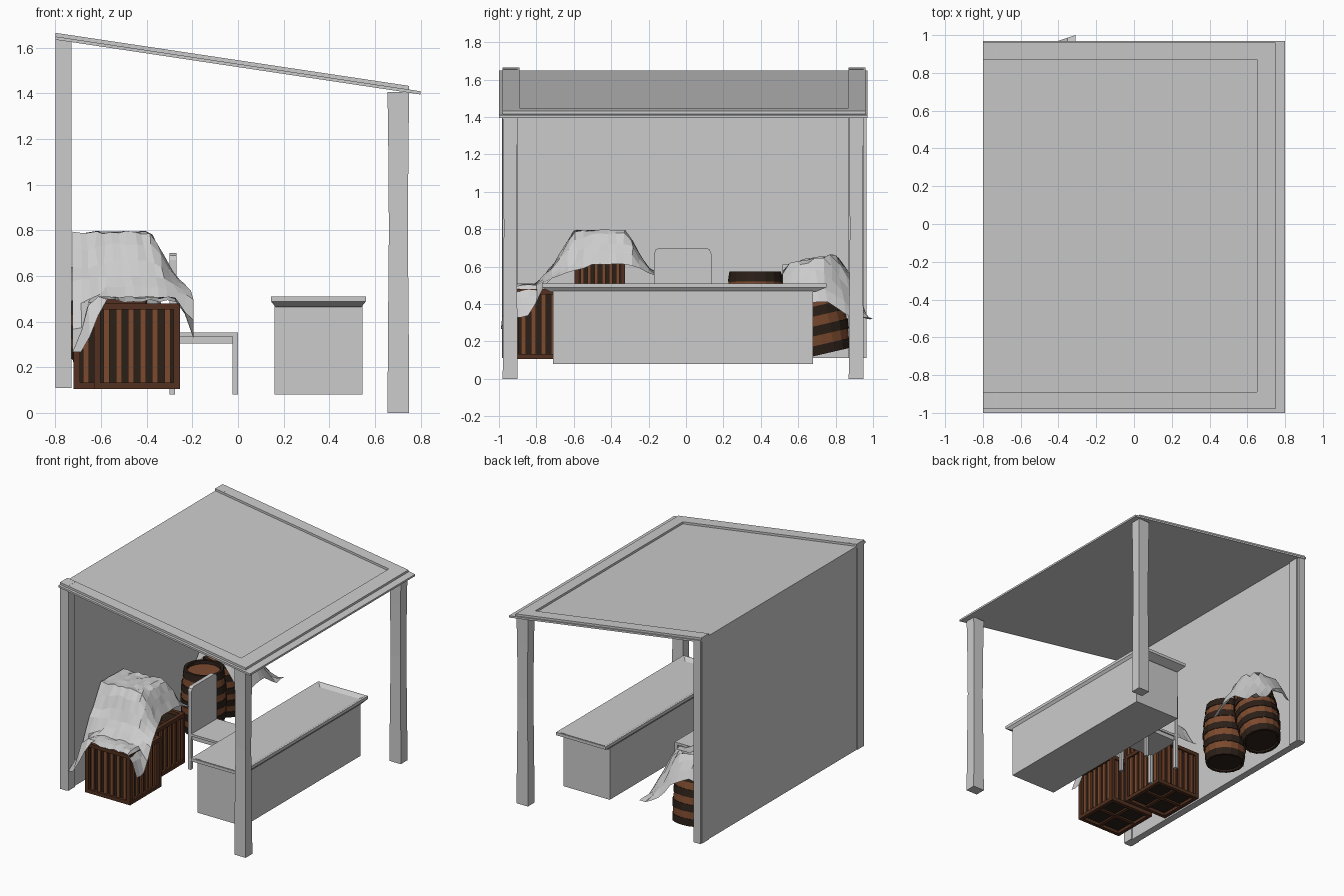
import bpy, bmesh, math, random
from mathutils import Matrix, Vector

if "Cube" in bpy.data.objects:
    bpy.data.objects.remove(bpy.data.objects["Cube"])
random.seed(4)


def material(name, rgb):
    m = bpy.data.materials.new(name)
    m.diffuse_color = (*rgb, 1)
    m.use_nodes = True
    m.node_tree.nodes["Principled BSDF"].inputs["Base Color"].default_value = m.diffuse_color
    return m


WOOD = material("brown_wood", (0.20, 0.068, 0.027))
FRAME = material("frame_wood", (0.085, 0.03, 0.014))
DARK = material("dark_wood", (0.025, 0.014, 0.009))


def finish(name, bm, mats=(), matrix=None, normals=True):
    if normals:
        bmesh.ops.recalc_face_normals(bm, faces=bm.faces)
    me = bpy.data.meshes.new(name)
    bm.to_mesh(me)
    bm.free()
    for m in mats:
        me.materials.append(m)
    ob = bpy.data.objects.new(name, me)
    if matrix:
        ob.matrix_world = matrix
    bpy.context.collection.objects.link(ob)
    return ob


def skin(bm, rings, mat=lambda i: 0):
    """Join rings of points into a closed tube with capped ends."""
    vs = [[bm.verts.new(p) for p in r] for r in rings]
    n = len(vs[0])
    for i in range(len(vs) - 1):
        for j in range(n):
            k = (j + 1) % n
            f = bm.faces.new((vs[i][j], vs[i][k], vs[i + 1][k], vs[i + 1][j]))
            f.material_index = mat(i)
    bm.faces.new(vs[0][::-1]).material_index = mat(0)
    bm.faces.new(vs[-1]).material_index = mat(len(vs) - 2)


def rect(x0, x1, y0, y1, z, inset=0):
    x0, x1, y0, y1 = x0 + inset, x1 - inset, y0 + inset, y1 - inset
    return [(x0, y0, z), (x1, y0, z), (x1, y1, z), (x0, y1, z)]


def add_box(bm, x0, x1, y0, y1, z0, z1, mat=0):
    skin(bm, [rect(x0, x1, y0, y1, z0), rect(x0, x1, y0, y1, z1)], lambda i: mat)


def loft(name, rings):
    bm = bmesh.new()
    skin(bm, rings)
    return finish(name, bm)


def box(name, *d):
    return loft(name, [rect(*d[:4], d[4]), rect(*d[:4], d[5])])


# Posts and back wall
for side, y0, y1 in (("near", -0.98, -0.90), ("far", 0.87, 0.95)):
    loft(side + "_front_post", [rect(0.655, 0.75, y0, y1, z, i) for z, i in
                                ((0, 0), (0.35, 0.002), (0.8, 0.006), (1.2, 0.003), (1.405, 0))])
    box(side + "_back_post", -0.80, -0.73, y0, y1, 0.11, 1.655)
box("back_wall", -0.795, -0.74, -0.985, 0.965, 0.11, 1.635)


# Sloped roof with raised rails
def sloped(name, x0, x1, y0, y1, low, high):
    def ring(y):
        return [(x, y, 1.395 + 0.15 * (0.8 - x) + t)
                for x, t in ((x0, low), (x1, low), (x1, high), (x0, high))]
    loft(name, [ring(y0), ring(y1)])


sloped("roof_panel", -0.80, 0.80, -1.0, 0.97, 0, 0.014)
sloped("near_roof_rail", -0.80, 0.75, -0.98, -0.89, 0.012, 0.030)
sloped("far_roof_rail", -0.80, 0.75, 0.87, 0.96, 0.012, 0.030)
sloped("front_roof_rail", 0.65, 0.75, -0.89, 0.87, 0.012, 0.030)

# Counter
box("counter_body", 0.16, 0.545, -0.71, 0.68, 0.08, 0.475)
T = (0.145, 0.56, -0.77, 0.75)
loft("counter_top", [rect(0.165, 0.54, -0.72, 0.69, 0.463), rect(*T, 0.488), rect(*T, 0.51),
                     rect(*T, 0.51, 0.012), rect(*T, 0.494, 0.045)])

# Chair
box("chair_seat", -0.275, 0.0, -0.17, 0.135, 0.335, 0.352)
box("chair_apron", -0.27, -0.01, -0.16, 0.125, 0.305, 0.335)
for x, xn in ((-0.30, "back"), (-0.025, "front")):
    for y, yn in ((-0.17, "near"), (0.11, "far")):
        box(f"chair_{xn}_{yn}_leg", x, x + 0.025, y, y + 0.025, 0.08, 0.34)
outline = [(-0.17, 0.31), (0.135, 0.31), (0.135, 0.67), (0.127, 0.69), (0.107, 0.70),
           (-0.142, 0.70), (-0.162, 0.69), (-0.17, 0.67)]
loft("chair_back", [[(x, y, z) for y, z in outline] for x in (-0.30, -0.27)])


# Crates: dark core, framed edges, slatted sides, crossed base
def crate(name, x, y, z, s):
    bm = bmesh.new()
    h, b = s / 2, s * 0.075
    c = h - 0.022
    add_box(bm, -c, c, -c, c, -c, c, 2)
    for a in range(3):
        def bar(lo, hi, mat):
            lo, hi = lo[-a:] + lo[:-a], hi[-a:] + hi[:-a]
            add_box(bm, lo[0], hi[0], lo[1], hi[1], lo[2], hi[2], mat)
        for p in (-h, h - b):
            for q in (-h, h - b):
                bar([-h, p, q], [h, p + b, q + b], 1)
    for end in (-h + 0.01, h - 0.022):
        add_box(bm, -h + b, h - b, -b / 2, b / 2, end, end + 0.012, 1)
        add_box(bm, -b / 2, b / 2, -h + b, h - b, end, end + 0.012, 1)
        n = 6
        pitch = 2 * (h - b) / n
        for i in range(n):
            u = -h + b + pitch * (i + 0.25)
            add_box(bm, u, u + pitch * 0.5, end, end + 0.012, -h + b, h - b, 0)
            add_box(bm, end, end + 0.012, u, u + pitch * 0.5, -h + b, h - b, 0)
    finish(name, bm, (WOOD, FRAME, DARK), Matrix.Translation((x, y, z + h)))


crate("near_crate", -0.4425, -0.735, 0.105, 0.375)
crate("middle_crate", -0.5325, -0.325, 0.105, 0.375)
crate("covered_crate", -0.54, -0.46, 0.48, 0.27)


# Barrels: banded staves and a recessed lid
def barrel(name, loc, lean):
    bm = bmesh.new()
    rows, sides, height = 9, 16, 0.465

    def ring(r, z):
        return [(r * math.cos(math.tau * j / sides), r * math.sin(math.tau * j / sides), z)
                for j in range(sides)]
    rings, mats = [ring(0.115, 0.012), ring(0.12, 0)], [1]
    for i in range(rows):
        out = 0.005 if i % 2 == 0 else 0
        for t in (i / rows, (i + 1) / rows):
            rings.append(ring(0.133 + 0.024 * math.sin(math.pi * t) + out, t * height))
            mats.append(1 if i % 2 == 0 or t == i / rows else 0)
    rings += [ring(0.118, height), ring(0.116, height - 0.025), ring(0.02, height - 0.025)]
    mats += [1, 1, 0]
    skin(bm, rings, lambda i: mats[i])
    finish(name, bm, (WOOD, DARK), Matrix.Translation(loc) @ Matrix.Rotation(lean, 4, 'X'))


barrel("upright_barrel", (-0.545, 0.37, 0.108), 0)
barrel("leaning_barrel", (-0.575, 0.745, 0.135), math.radians(13))


def clamp(v, a=0.0, b=1.0):
    return max(a, min(b, v))


# Draped cloths: low-poly sheets laid over the stacks
def cloth(name, nx, ny, place, height, jit):
    bm = bmesh.new()
    g = []
    for i in range(nx + 1):
        row = []
        for j in range(ny + 1):
            x, y = place(i / nx, j / ny)
            z = height(x, y) + random.uniform(-jit, jit)
            if 0 < i < nx and 0 < j < ny:
                x += random.uniform(-jit, jit)
                y += random.uniform(-jit, jit)
            row.append(bm.verts.new((x, y, z)))
        g.append(row)
    for i in range(nx):
        for j in range(ny):
            bm.faces.new((g[i][j], g[i + 1][j], g[i + 1][j + 1], g[i][j + 1]))
    finish(name, bm, normals=False)


def outside(x, y, x0, x1, y0, y1):
    return math.hypot(max(x0 - x, 0, x - x1), max(y0 - y, 0, y - y1))


def pile_place(u, v):
    y = -0.93 + v * 0.77
    x = -0.725 + u * (0.53 - 0.09 * clamp((y + 0.75) / 0.25))
    y -= (1 - v) ** 3 * 0.06 * clamp((-0.58 - x) / 0.08)
    return x, y


def pile_height(x, y):
    d = outside(x, y, -0.75, -0.385, -0.60, -0.32)
    top = 0.79 - 1.75 * d + 1.1 * max(0, d - 0.11)
    a = 0.505 - 2.9 * outside(x, y, -0.64, -0.255, -0.925, -0.54)
    b = 0.505 - 2.5 * outside(x, y, -0.73, -0.335, -0.52, -0.13)
    if y < -0.75:
        top -= 0.25 * clamp((-0.75 - y) / 0.15)
    return max(top, a, b, 0.27)


cloth("crate_cloth", 14, 18, pile_place, pile_height, 0.007)


def barrel_place(u, v):
    x = -0.73 + u * 0.42
    return x, 0.515 + v * (0.345 + 0.14 * u)


def barrel_height(x, y):
    d = max(0, math.hypot(x + 0.575, y - 0.665) - 0.15)
    return max(0.635 + 0.2 * (y - 0.665) - 1.9 * d, 0.33) + 0.008 * math.sin(40 * x + 25 * y)


cloth("barrel_cloth", 10, 10, barrel_place, barrel_height, 0.008)
